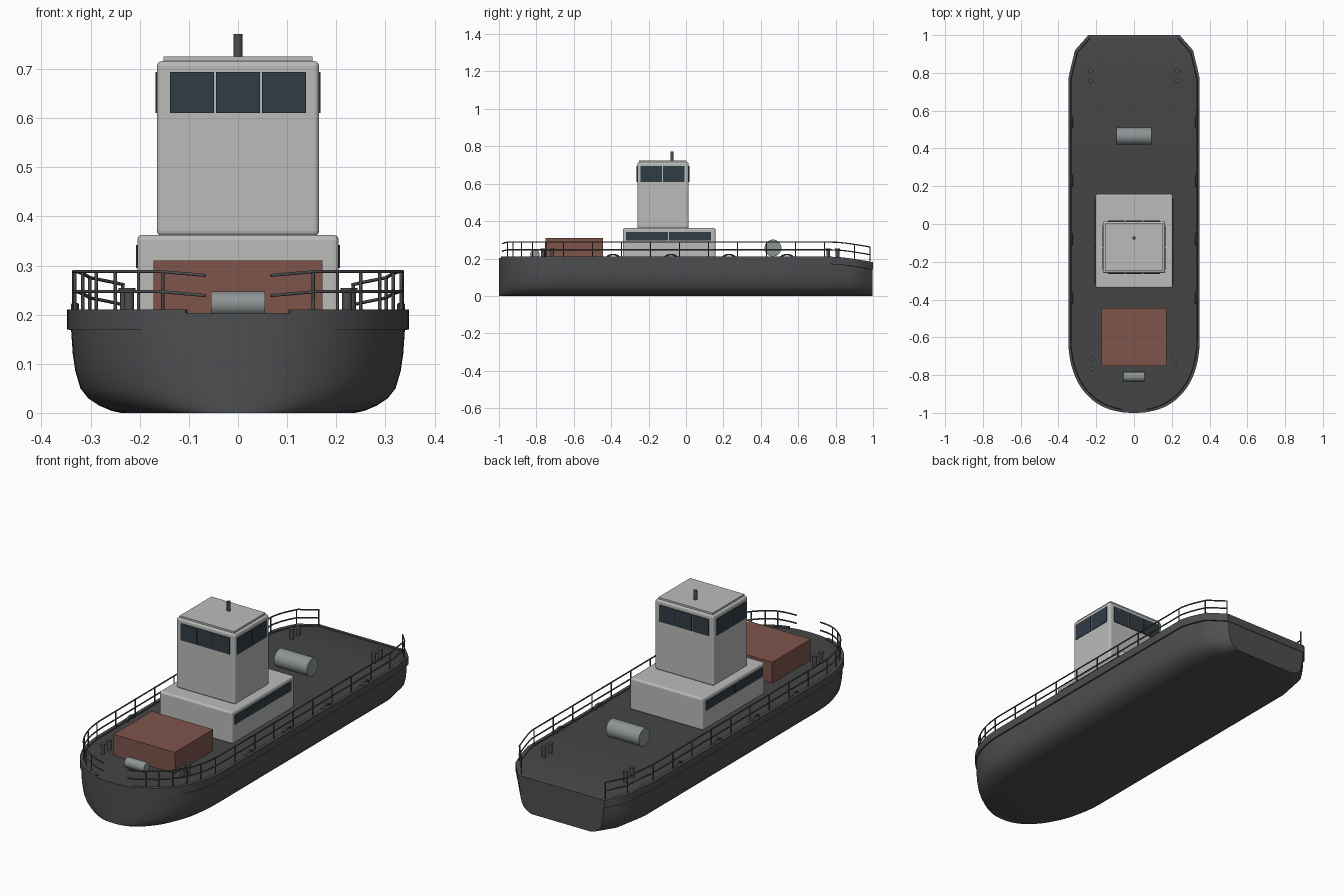
import bpy, bmesh, math
from mathutils import Vector

if "Cube" in bpy.data.objects:
    bpy.data.objects.remove(bpy.data.objects["Cube"])


def mat(name, r, g, b):
    m = bpy.data.materials.new(name)
    m.diffuse_color = (r, g, b, 1)
    m.use_nodes = True
    m.node_tree.nodes["Principled BSDF"].inputs["Base Color"].default_value = m.diffuse_color
    return m


DARK = mat("dark_steel", .075, .077, .08)
DECK = mat("deck_paint", .06, .06, .06)
GLASS = mat("dark_glass", .03, .045, .06)
RUST = mat("red_brown", .21, .09, .07)
LIGHT = mat("light_grey", .5, .5, .49)
METAL = mat("winch_grey", .27, .3, .3)


def add(name, verts, faces, material, angle=None):
    me = bpy.data.meshes.new(name)
    me.from_pydata(verts, [], faces)
    bm = bmesh.new()
    bm.from_mesh(me)
    bmesh.ops.remove_doubles(bm, verts=bm.verts, dist=1e-5)
    bmesh.ops.recalc_face_normals(bm, faces=bm.faces)
    bm.to_mesh(me)
    bm.free()
    return finish(name, bpy.data.objects.new(name, me), material, angle, True)


def finish(name, ob, material, angle=None, link=False):
    if link:
        bpy.context.collection.objects.link(ob)
    ob.name = name
    ob.data.materials.append(material)
    if angle:
        bpy.ops.object.select_all(action='DESELECT')
        ob.select_set(True)
        bpy.context.view_layer.objects.active = ob
        bpy.ops.object.shade_smooth_by_angle(angle=math.radians(angle))
    return ob


def loft(name, sections, material, angle):
    n = len(sections[0])
    verts = [p for s in sections for p in s]
    faces = [(i * n + j, i * n + (j + 1) % n, (i + 1) * n + (j + 1) % n, (i + 1) * n + j)
             for i in range(len(sections) - 1) for j in range(n)]
    faces += [tuple(range(n)), tuple(range(len(verts) - n, len(verts)))]
    return add(name, verts, faces, material, angle)


def box(name, x0, x1, y0, y1, z0, z1, material, bevel=0):
    v = [(x, y, z) for x in (x0, x1) for y in (y0, y1) for z in (z0, z1)]
    f = [(0, 1, 3, 2), (4, 6, 7, 5), (0, 4, 5, 1), (2, 3, 7, 6), (0, 2, 6, 4), (1, 5, 7, 3)]
    ob = add(name, v, f, material)
    if bevel:
        m = ob.modifiers.new("bevel", 'BEVEL')
        m.width, m.segments = bevel, 3
    return ob


def cyl(name, loc, r, length, material, axis='Z', sides=16):
    rot = (0, math.pi / 2, 0) if axis == 'X' else (0, 0, 0)
    bpy.ops.mesh.primitive_cylinder_add(vertices=sides, radius=r, depth=length, location=loc, rotation=rot)
    return finish(name, bpy.context.object, material, 35)


def tube(name, paths, r, material):
    cu = bpy.data.curves.new(name, 'CURVE')
    cu.dimensions = '3D'
    cu.bevel_depth, cu.bevel_resolution, cu.use_fill_caps = r, 1, True
    for path in paths:
        s = cu.splines.new('POLY')
        s.points.add(len(path) - 1)
        for p, c in zip(s.points, path):
            p.co = (*c, 1)
    return finish(name, bpy.data.objects.new(name, cu), material, None, True)


def sheer(y):
    return -.03 * (max(0, y - .78) / .22) ** 1.5


# Half outline of the deck, bow to stern
half = []
for i in range(31):
    t = math.radians(90 - 3 * i)
    half.append((.345 * max(0, math.cos(t)) ** .87, -.6 - .4 * max(0, math.sin(t)) ** .87))
half += [(.345, -.3), (.345, 0), (.345, .4), (.345, .77), (.334, .82), (.322, .87),
         (.31, .92), (.275, .96), (.24, 1)]

# Hull lofted from bow to stern
levels = [(.203, .985), (.17, .985), (.12, .975), (.085, .96), (.05, .93), (.03, .885), (.015, .82), (.004, .745), (0, .69)]
sections = []
for x, y in half:
    yy = y if y < 0 else y * .997
    right = [(x * s, yy, z + sheer(y) * z / .21) for z, s in levels]
    sections.append([(-a, b, c) for a, b, c in right] + right[::-1])
hull = loft("hull", sections, DARK, 35)
hull.data.materials.append(DECK)
for p in hull.data.polygons:
    if p.normal.z > .7:
        p.material_index = 1

# Rubbing band around the gunwale, open at the bow
side = [p for p in half if p[0] > .1]
path = side + [(-x, y) for x, y in side[::-1]]
loft("gunwale_band", [[(x * 1.008, y, .17 + sheer(y)), (x * 1.008, y, .21 + sheer(y)),
                       (x * .962, y * .985, .21 + sheer(y)), (x * .962, y * .985, .17 + sheer(y))]
                      for x, y in path], DARK, 30)

# Handrails with posts
rail = [(x * .97, y * .985) for x, y in half if x > .06]


def rail_at(y):
    for (xa, ya), (xb, yb) in zip(rail, rail[1:]):
        if ya <= y <= yb:
            return xa + (xb - xa) * (y - ya) / (yb - ya)
    return rail[-1][0]


post_y = [-.955, -.925, -.88, -.82, -.75] + [-.655 + .155 * k for k in range(10)] + [.9, .983]
for s, label in ((1, "right"), (-1, "left")):
    lines = []
    for h in (.288, .247):
        lines.append([(s * x, y, h + sheer(y) - .014 * max(0, 1 - x / .16)) for x, y in rail])
    for y in post_y:
        x = s * rail_at(y)
        lines.append([(x, y, .2 + sheer(y)), (x, y, .288 + sheer(y))])
    tube("handrail_" + label, lines, .0035, DARK)

    # Oval fairleads along the gunwale
    for y in (-.39, -.08, .23, .54):
        bpy.ops.mesh.primitive_torus_add(location=(s * .332, y, .209), rotation=(0, math.pi / 2, 0),
                                         major_radius=.027, minor_radius=.008,
                                         major_segments=20, minor_segments=8)
        bpy.context.object.scale = (.45, 1, 1)
        finish("fairlead_" + label, bpy.context.object, DARK, 40)

    # Mooring bollards in pairs
    for x, ys in ((.23, (.76, .81)), (.222, (-.765, -.715))):
        for y in ys:
            cyl("bollard_" + label, (s * x, y, .225), .01, .055, DARK, sides=12)
            cyl("bollard_cap_" + label, (s * x, y, .25), .013, .008, DARK, sides=12)

    # Side windows of both cabins
    x0, x1 = sorted((s * .2, s * .208))
    for y0, y1 in ((-.32, -.097), (-.09, .133)):
        box("lower_window_" + label, x0, x1, y0, y1, .295, .342, GLASS)
    x0, x1 = sorted((s * .16, s * .168))
    for y0, y1 in ((-.243, -.128), (-.122, -.008)):
        box("bridge_window_" + label, x0, x1, y0, y1, .61, .694, GLASS)

# Deckhouse and bridge
box("deckhouse", -.205, .205, -.338, .158, .2, .362, LIGHT, .01)
box("bridge", -.165, .165, -.26, .014, .36, .716, LIGHT, .01)
box("bridge_roof", -.152, .152, -.25, .004, .71, .725, LIGHT)
cyl("mast", (0, -.075, .745), .009, .052, DARK, sides=12)
for y0, y1, label in ((-.264, -.25, "front"), (.004, .018, "rear")):
    for x in (-.0935, 0, .0935):
        box("bridge_window_" + label, x - .0445, x + .0445, y0, y1, .61, .694, GLASS)

# Cargo hatch and winch drums
box("cargo_hatch", -.172, .172, -.752, -.445, .195, .31, RUST)
cyl("stern_winch", (0, .465, .256), .045, .185, METAL, 'X', 32)
cyl("bow_winch", (0, -.808, .222), .025, .11, METAL, 'X', 24)
